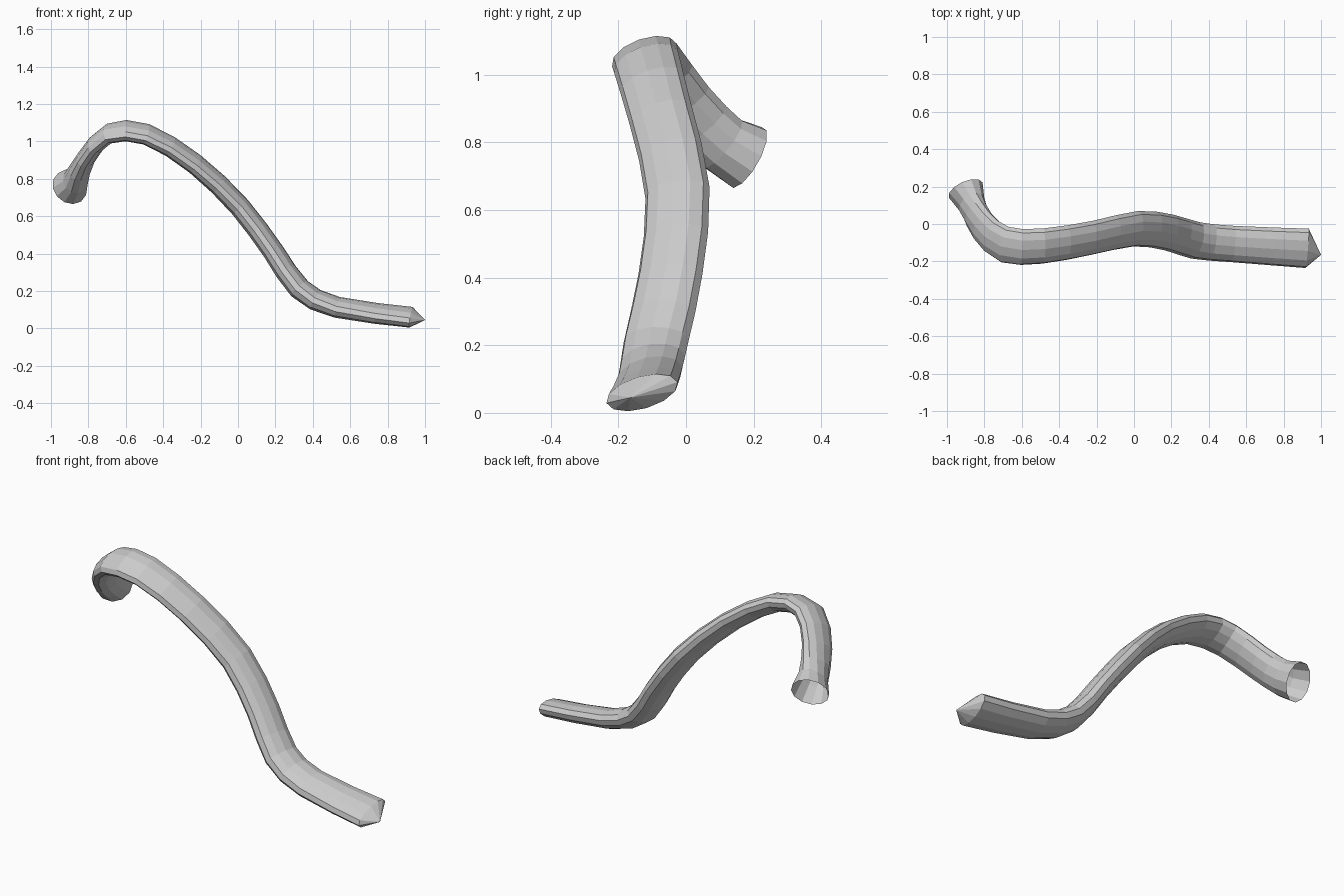
import bpy, bmesh
from math import cos, sin, tau
from mathutils import Vector

if "Cube" in bpy.data.objects:
    bpy.data.objects.remove(bpy.data.objects["Cube"])

SIDES = 12
# key sections: centre xyz, width direction xyz, half width, half thickness
KEYS = [
    (0.925, -0.13, 0.06, 0.25, 1, 0.28, 0.11, 0.048),
    (0.53, -0.107, 0.113, 0.05, 1, 0.25, 0.1, 0.053),
    (0.33, -0.088, 0.212, 0.1, 1, 0.2, 0.1, 0.058),
    (0.19, -0.046, 0.41, 0.2, 1, 0.1, 0.098, 0.055),
    (0.01, -0.025, 0.65, 0.15, 1, 0.15, 0.097, 0.055),
    (-0.23, -0.075, 0.88, 0.15, 1, 0.25, 0.096, 0.05),
    (-0.49, -0.118, 1.038, 0.1, 1, 0.33, 0.1, 0.049),
    (-0.69, -0.11, 1.042, 0.35, 1, 0.42, 0.102, 0.049),
    (-0.81, -0.01, 0.915, 0.5, 0.8, 0.8, 0.096, 0.05),
    (-0.868, 0.108, 0.796, 0.3, 0.5, 0.8, 0.092, 0.07),
    (-0.9, 0.182, 0.755, 0.3, 0.5, 0.8, 0.102, 0.098),
]


def midway(i):
    """Smooth section halfway between keys i and i + 1."""
    p = [KEYS[min(max(i + d, 0), len(KEYS) - 1)] for d in (-1, 0, 1, 2)]
    return [(9 * (b + c) - a - d) / 16 for a, b, c, d in zip(*p)]


sections = []
for i, key in enumerate(KEYS):
    sections.append(key)
    if i < len(KEYS) - 2:
        sections.append(midway(i))


def ring(bm, i):
    s = sections[i]
    c, w, a, b = Vector(s[:3]), Vector(s[3:6]), s[6], s[7]
    prev = Vector(sections[max(i - 1, 0)][:3])
    nxt = Vector(sections[min(i + 1, len(sections) - 1)][:3])
    t = (nxt - prev).normalized()
    w = (w - t * w.dot(t)).normalized()
    n = w.cross(t)
    return [bm.verts.new(c + w * a * cos(tau * k / SIDES)
                         + n * b * sin(tau * k / SIDES)) for k in range(SIDES)]


# flattened tube, open at the flared end
bm = bmesh.new()
rings = [ring(bm, i) for i in range(len(sections))]
for r, s in zip(rings, rings[1:]):
    for k in range(SIDES):
        j = (k + 1) % SIDES
        bm.faces.new((r[k], r[j], s[j], s[k]))

# blunt cone on the low end
tip = bm.verts.new((1.0, -0.165, 0.045))
for k in range(SIDES):
    bm.faces.new((rings[0][(k + 1) % SIDES], rings[0][k], tip))
bmesh.ops.recalc_face_normals(bm, faces=bm.faces)
mesh = bpy.data.meshes.new("curved_tube")
bm.to_mesh(mesh)
bm.free()
bpy.context.collection.objects.link(bpy.data.objects.new("curved_tube", mesh))
